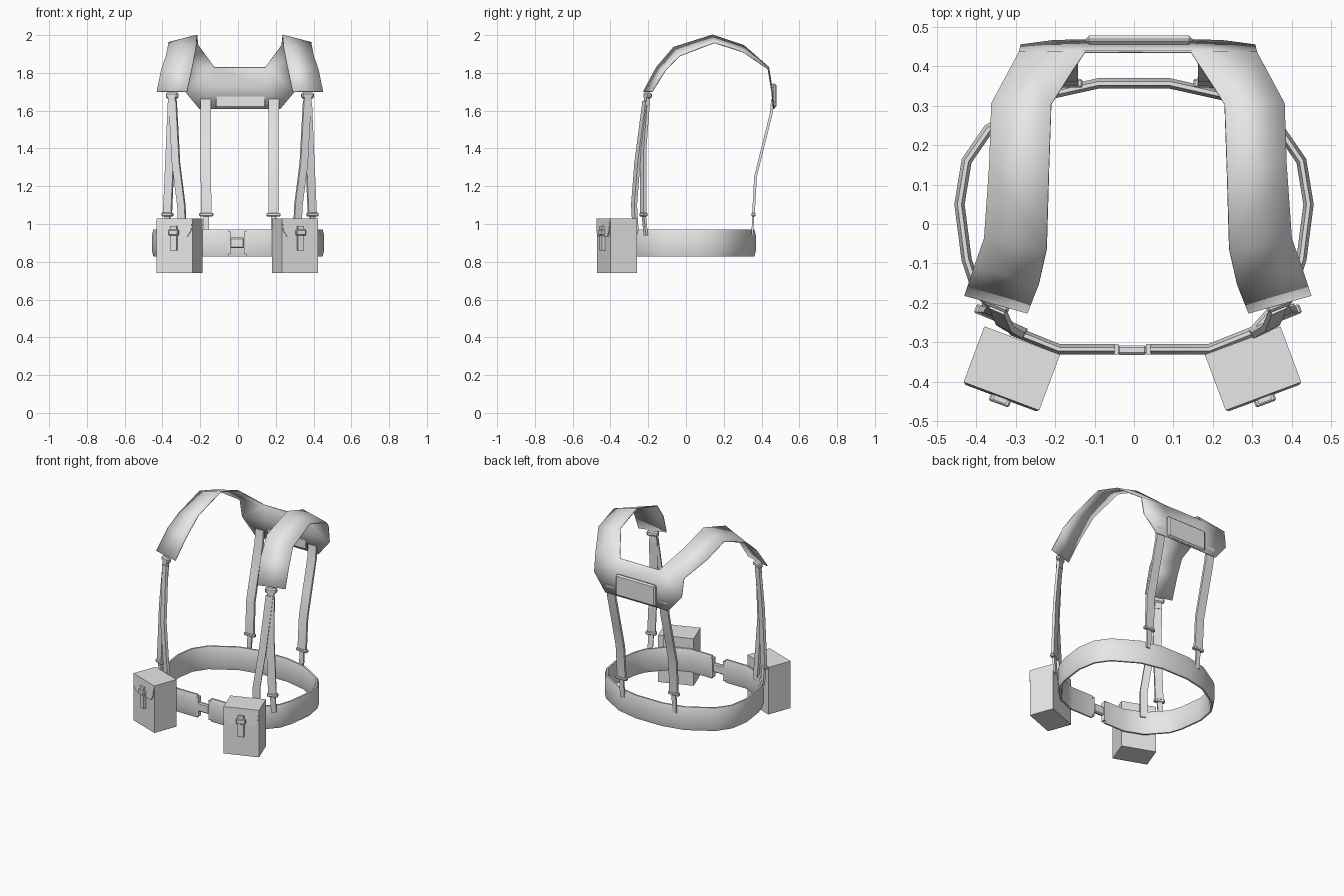
import bpy, bmesh, math
from mathutils import Vector, Matrix

if "Cube" in bpy.data.objects:
    bpy.data.objects.remove(bpy.data.objects["Cube"])

grey = bpy.data.materials.new("light_grey_webbing")
grey.diffuse_color = (0.8, 0.8, 0.8, 1)
grey.use_nodes = True
grey.node_tree.nodes["Principled BSDF"].inputs["Base Color"].default_value = grey.diffuse_color
YOKE_X = 0.01   # centre line of the shoulder harness


def finish(name, bm, angle=50):
    bmesh.ops.recalc_face_normals(bm, faces=bm.faces)
    me = bpy.data.meshes.new(name)
    bm.to_mesh(me)
    bm.free()
    ob = bpy.data.objects.new(name, me)
    bpy.context.collection.objects.link(ob)
    me.materials.append(grey)
    bpy.ops.object.select_all(action='DESELECT')
    ob.select_set(True)
    bpy.context.view_layer.objects.active = ob
    bpy.ops.object.shade_smooth_by_angle(angle=math.radians(angle))
    return ob


def sweep(name, path, section, wide):
    """Sweep a (thickness, width) section along a path, with capped ends."""
    pts = [Vector(p) for p in path]
    wide = Vector(wide).normalized()
    bm = bmesh.new()
    rings = []
    for i, p in enumerate(pts):
        a = (p - pts[max(i - 1, 0)]).normalized()
        b = (pts[min(i + 1, len(pts) - 1)] - p).normalized()
        t = (a + b).normalized()
        n = t.cross(wide).normalized()
        w = n.cross(t).normalized()
        scale = 1 / max(0.6, t.dot(b if b.length else a))
        rings.append([bm.verts.new(p + n * u * scale + w * v) for u, v in section])
    k = len(section)
    for r, q in zip(rings, rings[1:]):
        for j in range(k):
            bm.faces.new((r[j], r[(j + 1) % k], q[(j + 1) % k], q[j]))
    bm.faces.new(rings[0])
    bm.faces.new(rings[-1])
    return finish(name, bm)


def rect(thick, width):
    t, w = thick / 2, width / 2
    return [(-t, -w), (t, -w), (t, w), (-t, w)]


def box(name, centre, size, angle=0, bevel=0):
    bm = bmesh.new()
    bmesh.ops.create_cube(bm, size=1)
    bmesh.ops.scale(bm, vec=size, verts=bm.verts)
    if bevel:
        bmesh.ops.bevel(bm, geom=bm.edges[:], offset=bevel, segments=1, affect='EDGES')
    bmesh.ops.transform(bm, verts=bm.verts,
                        matrix=Matrix.Translation(centre) @ Matrix.Rotation(angle, 4, 'Z'))
    return finish(name, bm, 30)


# Shoulder yoke: inner and outer edge of one strap, from chest to back
inner = [(.28, -.225, 1.70), (.252, -.155, 1.83), (.232, -.065, 1.935), (.226, .14, 2.0),
         (.22, .305, 1.945), (.135, .437, 1.83), (.135, .453, 1.73), (.135, .466, 1.61)]
outer = [(.44, -.18, 1.70), (.415, -.105, 1.82), (.39, -.035, 1.89), (.377, .15, 1.96),
         (.372, .305, 1.91), (.302, .435, 1.82), (.298, .453, 1.71), (.215, .464, 1.61)]
bm = bmesh.new()
cols = {}
for s in (-1, 1):
    for key, edge in (("in", inner), ("out", outer)):
        cols[s, key] = [bm.verts.new((YOKE_X + s * x, y, z)) for x, y, z in edge]
    a, b = cols[s, "in"], cols[s, "out"]
    for i in range(7):
        bm.faces.new((a[i], a[i + 1], b[i + 1], b[i]))
for i in (5, 6):
    a, b = cols[-1, "in"], cols[1, "in"]
    bm.faces.new((a[i], a[i + 1], b[i + 1], b[i]))
yoke = finish("shoulder_yoke", bm)
mod = yoke.modifiers.new("thickness", 'SOLIDIFY')
mod.thickness = 0.006
mod.offset = 0

# Padded plate on the back of the yoke
pad = box("back_pad", (YOKE_X + .003, .467, 1.68), (.27, .022, .13), 0, .008)

# Waist belt: padded section swept round the hips, open at the front
half = [(.19, -.318), (.305, -.272), (.40, -.165), (.425, -.09), (.443, .05), (.425, .16),
        (.37, .24), (.225, .327), (.09, .357)]
belt_path = ([(.042, -.318, .9)] + [(x, y, .9) for x, y in half]
             + [(-x, y, .9) for x, y in reversed(half)] + [(-.05, -.318, .9)])
belt_section = [(-.005, -.071), (.005, -.071), (.013, -.04), (.013, .04),
                (.005, .071), (-.005, .071), (-.013, .04), (-.013, -.04)]
sweep("waist_belt", belt_path, belt_section, (0, 0, 1))

# Front belt clasp
box("clasp_strap", (0, -.318, .9), (.13, .012, .045))
box("clasp_body", (-.005, -.32, .9), (.075, .024, .055), 0, .006)
for x in (-.045, .037):
    box("clasp_bar", (x, -.318, .9), (.012, .026, .12))

for s in (-1, 1):
    side = "left" if s < 0 else "right"

    def at(x, y, z):
        return (YOKE_X + s * x, y, z)

    # Back strap with slider and thin tail down to the belt
    sweep(side + "_back_strap",
          [at(.18, .458, 1.66), at(.18, .45, 1.58), at(.18, .405, 1.4), at(.18, .368, 1.25),
           at(.178, .357, 1.05)], rect(.014, .055), (1, 0, 0))
    box(side + "_back_slider", at(.178, .357, 1.05), (.075, .022, .018), 0, .004)
    sweep(side + "_back_tail", [at(.178, .357, 1.06), at(.178, .35, .93)],
          rect(.01, .028), (1, 0, 0))

    # Chest ring under the shoulder end
    turn = s * math.radians(22)
    box(side + "_chest_ring", at(.358, -.203, 1.68), (.068, .026, .03), turn, .007)
    box(side + "_chest_neck", at(.358, -.207, 1.65), (.04, .018, .05), turn)

    # Two front straps fanning out from the ring
    wide = (1, s * .45, 0)
    sweep(side + "_outer_front_strap",
          [at(.358, -.208, 1.64), at(.368, -.226, 1.4), at(.383, -.226, 1.06)],
          rect(.016, .046), wide)
    box(side + "_outer_slider", at(.384, -.225, 1.05), (.062, .024, .02), turn, .004)
    sweep(side + "_outer_tail", [at(.384, -.225, 1.06), at(.384, -.213, .94)],
          rect(.012, .03), wide)
    sweep(side + "_inner_front_strap",
          [at(.356, -.215, 1.65), at(.338, -.258, 1.32), at(.31, -.275, 1.1),
           at(.302, -.265, .93)], rect(.016, .042), wide)

    # Pouch turned outwards on the belt
    mid = Vector((s * .306 - .004, -.366, 0))
    ang = s * math.radians(20.5)
    rot = Matrix.Rotation(ang, 3, 'Z')

    def local(x, y, z):
        return mid + rot @ Vector((x, y, z))

    box(side + "_pouch", local(0, 0, .885), (.205, .15, .29), ang)

    # Tapered flap hanging over the pouch front
    bm = bmesh.new()
    outline = [(-.102, 1.03), (-.095, .965), (-.075, .935), (.075, .935), (.095, .965), (.102, 1.03)]
    front = [bm.verts.new(local(x, -.081 if z < 1 else -.076, z)) for x, z in outline]
    back = [bm.verts.new(local(x, -.073, z)) for x, z in outline]
    bm.faces.new(front)
    bm.faces.new(back)
    for i in range(6):
        j = (i + 1) % 6
        bm.faces.new((front[i], front[j], back[j], back[i]))
    finish(side + "_pouch_flap", bm, 30)

    # Closing tab and its buckle
    box(side + "_pouch_tab", local(0, -.083, .925), (.036, .016, .13), ang)
    box(side + "_pouch_buckle", local(0, -.085, .955), (.055, .024, .03), ang, .004)
